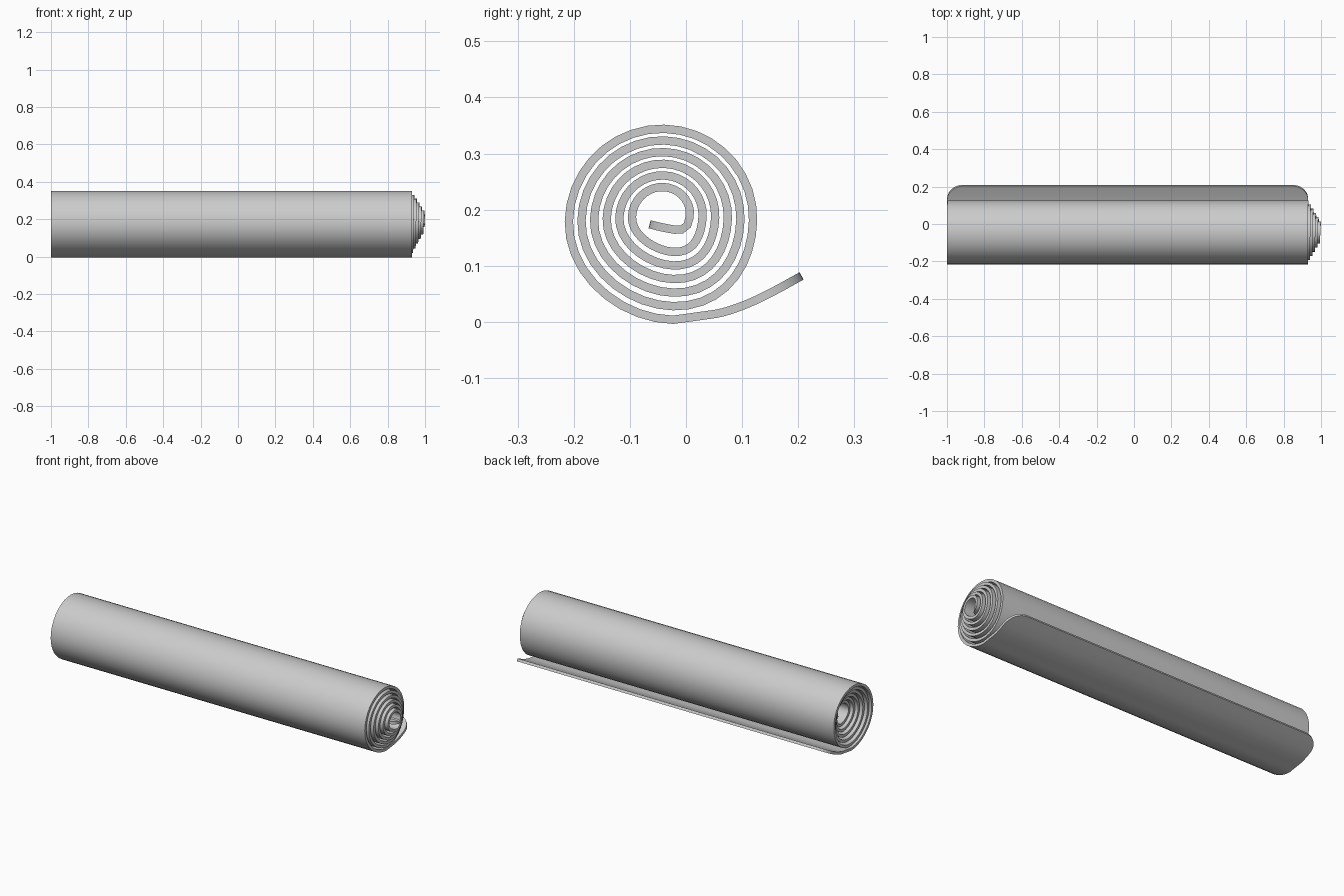
import bpy, bmesh
from math import pi, sin, cos, sqrt
from mathutils import Vector

if "Cube" in bpy.data.objects:
    bpy.data.objects.remove(bpy.data.objects["Cube"])

THICK = 0.0148      # mat thickness
HALF = 0.965        # half width along x
R = 0.085           # corner rounding of the mat
TURN = 11.5 * pi


def spline(ctrl, n):
    # Catmull-Rom through control points
    p = [2 * ctrl[0] - ctrl[1]] + ctrl + [2 * ctrl[-1] - ctrl[-2]]
    out = []
    for i in range(1, len(p) - 2):
        a, b, c, d = p[i - 1:i + 3]
        for k in range(n):
            t = k / n
            out.append(0.5 * (2 * b + (c - a) * t + (2 * a - 5 * b + 4 * c - d) * t * t
                              + (3 * b - a - 3 * c + d) * t ** 3))
    return out + [ctrl[-1]]


def spiral(th):
    # sideways shift, y, z of the coil; the centre drifts slightly as it grows
    u = th / TURN
    r = 0.046 + 0.0225 * th / (2 * pi)
    s = sin(th)
    y = -0.039 + r * cos(th) + 0.016 * max(0, -s) ** 2
    z = 0.189 - 0.0098 * u + r * s
    return Vector((max(-0.035, 0.035 - 0.07 * th / (10.4 * pi)), y, z))


# Centre line: curled inner end, coil, flaring outer flap
coil = [spiral(2 * pi * i / 36) for i in range(int(5.75 * 36) + 1)]
inner = [Vector((0.035, y, z)) for y, z in
         [(-0.065, 0.174), (-0.04, 0.168), (-0.013, 0.164), (0.001, 0.170)]]
outer = [Vector((-0.034, y, z)) for y, z in
         [(0.025, 0.0105), (0.065, 0.017), (0.11, 0.0325), (0.155, 0.054), (0.206, 0.082)]]
pts = spline(inner + coil[:1], 5)[:-1] + coil + spline(coil[-1:] + outer, 4)[1:]

# Arc length along the centre line
arc = [0.0]
for a, b in zip(pts, pts[1:]):
    arc.append(arc[-1] + (b - a).yz.length)
L = arc[-1]


def at(s):
    for i in range(1, len(arc)):
        if s <= arc[i] or i == len(arc) - 1:
            return pts[i - 1].lerp(pts[i], (s - arc[i - 1]) / (arc[i] - arc[i - 1]))


# Stations: extra ones through the rounded corners
corner = [R * (1 - cos(pi / 2 * i / 10)) for i in range(11)]
stations = sorted(corner + [s for s in arc if R + 0.004 < s < L - R - 0.004] + [L - c for c in corner])

bm = bmesh.new()
rings = []
for s in stations:
    p = at(s)
    e = 0.012
    tan = (at(min(L, s + e)) - at(max(0, s - e))).yz.normalized()
    nrm = Vector((0, -tan.y, tan.x)) * THICK / 2
    d = min(s, L - s, R)
    half = HALF - (R - sqrt(max(0, R * R - (R - d) ** 2)))
    rings.append([bm.verts.new(Vector((p.x + sx * half, p.y, p.z)) + sn * nrm)
                  for sx, sn in ((-1, -1), (1, -1), (1, 1), (-1, 1))])
for a, b in zip(rings, rings[1:]):
    for k in range(4):
        bm.faces.new((a[k], a[(k + 1) % 4], b[(k + 1) % 4], b[k]))
bm.faces.new(rings[0])
bm.faces.new(rings[-1])
bmesh.ops.recalc_face_normals(bm, faces=bm.faces[:])

# Rolled mat
me = bpy.data.meshes.new("rolled_mat")
bm.to_mesh(me)
bm.free()
mat = bpy.data.objects.new("rolled_mat", me)
bpy.context.collection.objects.link(mat)
bpy.context.view_layer.objects.active = mat
mat.select_set(True)
bpy.ops.object.shade_smooth_by_angle(angle=pi / 5)
